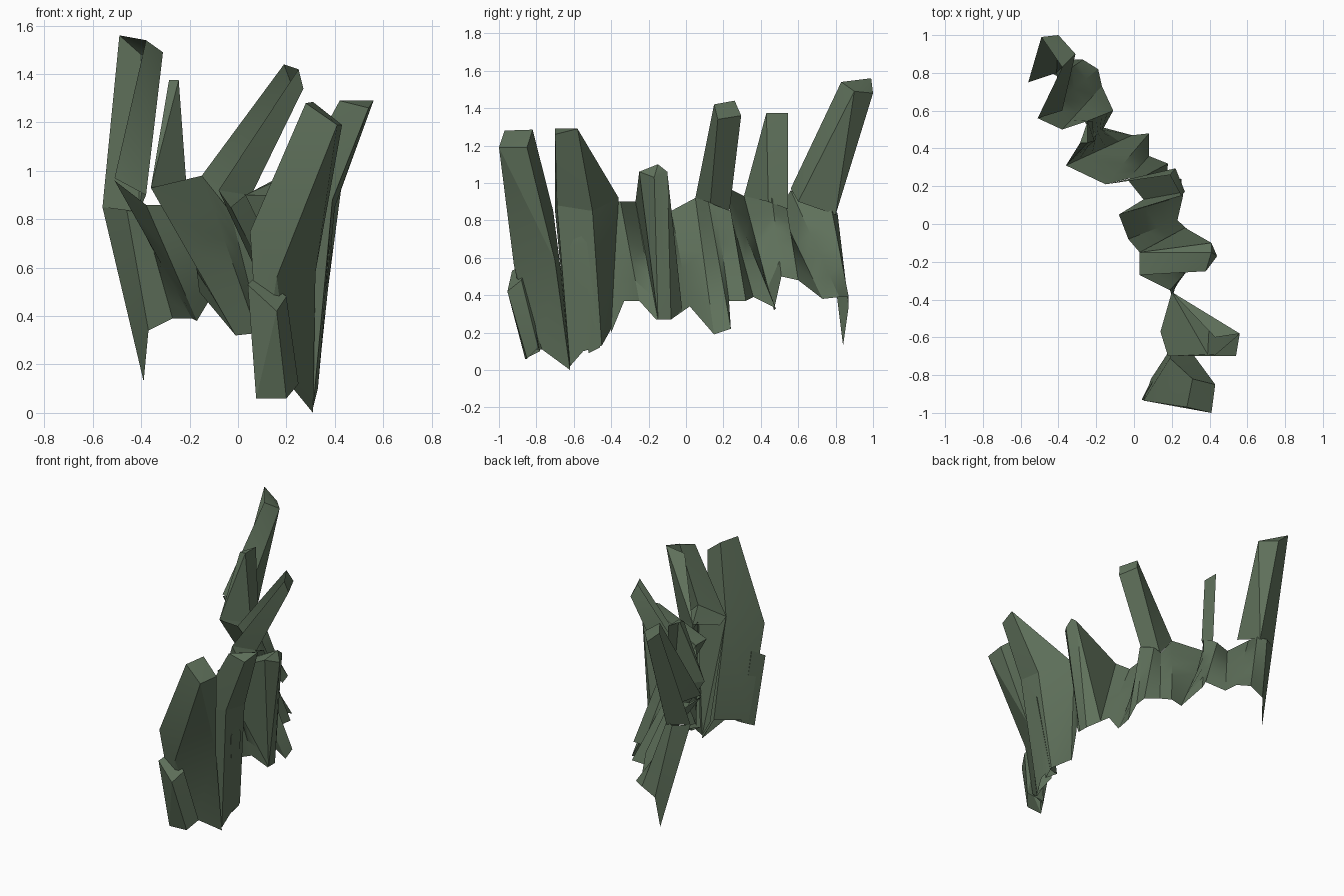
import bpy, bmesh, math
from mathutils import Vector

stone = bpy.data.materials.new("mossy dark stone")
stone.diffuse_color = (0.115, 0.165, 0.105, 1)


def finish(name, bm):
    me = bpy.data.meshes.new(name)
    bm.to_mesh(me)
    bm.free()
    ob = bpy.data.objects.new(name, me)
    me.materials.append(stone)
    bpy.context.collection.objects.link(ob)
    bpy.ops.object.select_all(action='DESELECT')
    ob.select_set(True)
    bpy.context.view_layer.objects.active = ob
    bpy.ops.object.shade_smooth_by_angle(angle=math.radians(25))
    return ob


def column(name, *rings, open_dir=None):
    """Angular rock column: a convex block between each pair of rings.
    Hidden joints are removed; open_dir leaves that side of the shell open."""
    bm = bmesh.new()
    for i, (a, b) in enumerate(zip(rings, rings[1:])):
        tmp = bmesh.new()
        top = [tmp.verts.new(p) for p in a]
        low = [tmp.verts.new(p) for p in b]
        bmesh.ops.convex_hull(tmp, input=top + low)
        bmesh.ops.recalc_face_normals(tmp, faces=tmp.faces[:])
        tmp.normal_update()
        drop = []
        for f in tmp.faces:
            base = all(v in low for v in f.verts)
            joint = i > 0 and all(v in top for v in f.verts)
            opened = open_dir and f.normal.dot(Vector(open_dir).normalized()) > 0.68
            if base or joint or opened:
                drop.append(f)
        bmesh.ops.delete(tmp, geom=drop, context='FACES')
        me = bpy.data.meshes.new("tmp")
        tmp.to_mesh(me)
        tmp.free()
        bm.from_mesh(me)
        bpy.data.meshes.remove(me)
    bmesh.ops.remove_doubles(bm, verts=bm.verts[:], dist=0.001)
    finish(name, bm)


# Pleated cliff wall: crest point and foot point of every pleat
pleats = [
    (-.56, .75, .85, -.39, .84, .13),
    (-.46, .81, .84, -.37, .87, .34),
    (-.40, .78, .85, -.27, .87, .39),
    (-.51, .56, .96, -.19, .82, .39),
    (-.38, .50, .86, -.17, .73, .38),
    (-.26, .54, .86, -.11, .60, .48),
    (-.21, .46, .92, -.16, .51, .50),
    (-.36, .31, .93, -.01, .47, .32),
    (-.15, .21, .98, .08, .48, .33),
    (-.03, .24, .83, .08, .36, .39),
    (.03, .24, .85, .18, .32, .37),
    (.05, .16, .88, .17, .23, .37),
    (.05, .12, .90, .25, .24, .22),
    (-.08, .05, .92, .26, .15, .19),
    (-.03, -.08, .85, .23, .02, .34),
    (.03, -.15, .90, .34, -.08, .27),
    (.03, -.27, .90, .34, -.16, .27),
    (.19, -.35, .90, .28, -.25, .37),
    (.20, -.38, .90, .22, -.33, .37),
    (.20, -.42, .92, .20, -.40, .20),
]
ROWS = 5
bm = bmesh.new()
grid = []
for p in pleats:
    crest, foot = Vector(p[:3]), Vector(p[3:])
    grid.append([bm.verts.new(crest.lerp(foot, k / ROWS)) for k in range(ROWS + 1)])
for a, b in zip(grid, grid[1:]):
    for k in range(ROWS):
        bm.faces.new((a[k], b[k], b[k + 1], a[k + 1]))
bm.normal_update()
# make the wall normals face the +x side
if sum(f.normal.x for f in bm.faces) < 0:
    bmesh.ops.reverse_faces(bm, faces=bm.faces[:])
finish("cliff_wall", bm)

# Tall rear spire: a back leaf, and a front leaf leaning against it
column("rear_spire",
       [(-.49, .99, 1.56), (-.40, 1.0, 1.48), (-.31, .90, 1.49), (-.38, .83, 1.54)],
       [(-.51, .56, .97), (-.56, .75, .85), (-.41, .80, .83), (-.38, .60, .90)],
       open_dir=(-.85, -.5, 0))

# Thin spike
column("thin_spike",
       [(-.285, .43, 1.375), (-.245, .43, 1.375), (-.245, .545, 1.375)],
       [(-.36, .31, .93), (-.21, .44, .90), (-.22, .545, .86)],
       open_dir=(-1, .3, 0))

# Leaning middle spike
column("leaning_spike",
       [(.19, .26, 1.44), (.22, .295, 1.36), (.27, .17, 1.34), (.25, .15, 1.42)],
       [(-.15, .21, .98), (-.03, .23, .83), (.05, .13, .89), (-.08, .05, .92)],
       open_dir=(-.8, -.2, .55))

# Overhanging buttress
column("overhang_buttress",
       [(.38, -.25, 1.06), (.41, -.15, 1.10), (.41, -.10, 1.06), (.44, -.17, 1.03),
        (.03, -.27, .90), (.03, -.15, .90)],
       [(.34, -.08, .27), (.34, -.15, .27), (.27, -.02, .32)],
       open_dir=(-.9, 0, -.4))

# Right-hand slab: a thin leaning leaf above a broad foot
column("front_right_slab",
       [(.56, -.58, 1.29), (.54, -.70, 1.26), (.42, -.70, 1.29), (.43, -.60, 1.26)],
       [(.20, -.36, .92), (.40, -.50, .85), (.14, -.57, .85), (.18, -.70, .85), (.39, -.69, .88)],
       open_dir=(-.8, 0, .6))
column("front_right_slab_foot",
       [(.20, -.36, .92), (.40, -.50, .85), (.14, -.57, .85), (.18, -.70, .85), (.39, -.69, .88)],
       [(.33, -.45, .13), (.33, -.55, .10), (.31, -.62, .02), (.22, -.58, .15), (.20, -.40, .22)],
       open_dir=(-.95, 0, -.3))
column("slab_ledge",
       [(.38, -.62, .66), (.39, -.53, .68), (.38, -.58, .74), (.28, -.55, .70)],
       [(.33, -.46, .12), (.32, -.52, .09), (.24, -.50, .14)])

# Front tower, waisted above its foot
column("front_tower",
       [(.28, -.97, 1.28), (.41, -1.0, 1.19), (.43, -.85, 1.19), (.31, -.82, 1.285)],
       [(.05, -.935, .75), (.16, -.92, .56), (.32, -.70, .58), (.19, -.71, .85)],
       [(.09, -.82, .11), (.22, -.77, .11), (.31, -.62, 0), (.22, -.62, .15)])

# Low block tucked flush against the tower
column("low_front_block",
       [(.04, -.93, .53), (.16, -.955, .42), (.20, -.88, .48), (.09, -.85, .58)],
       [(.075, -.86, .06), (.20, -.85, .06), (.25, -.79, .12), (.12, -.78, .10)])
